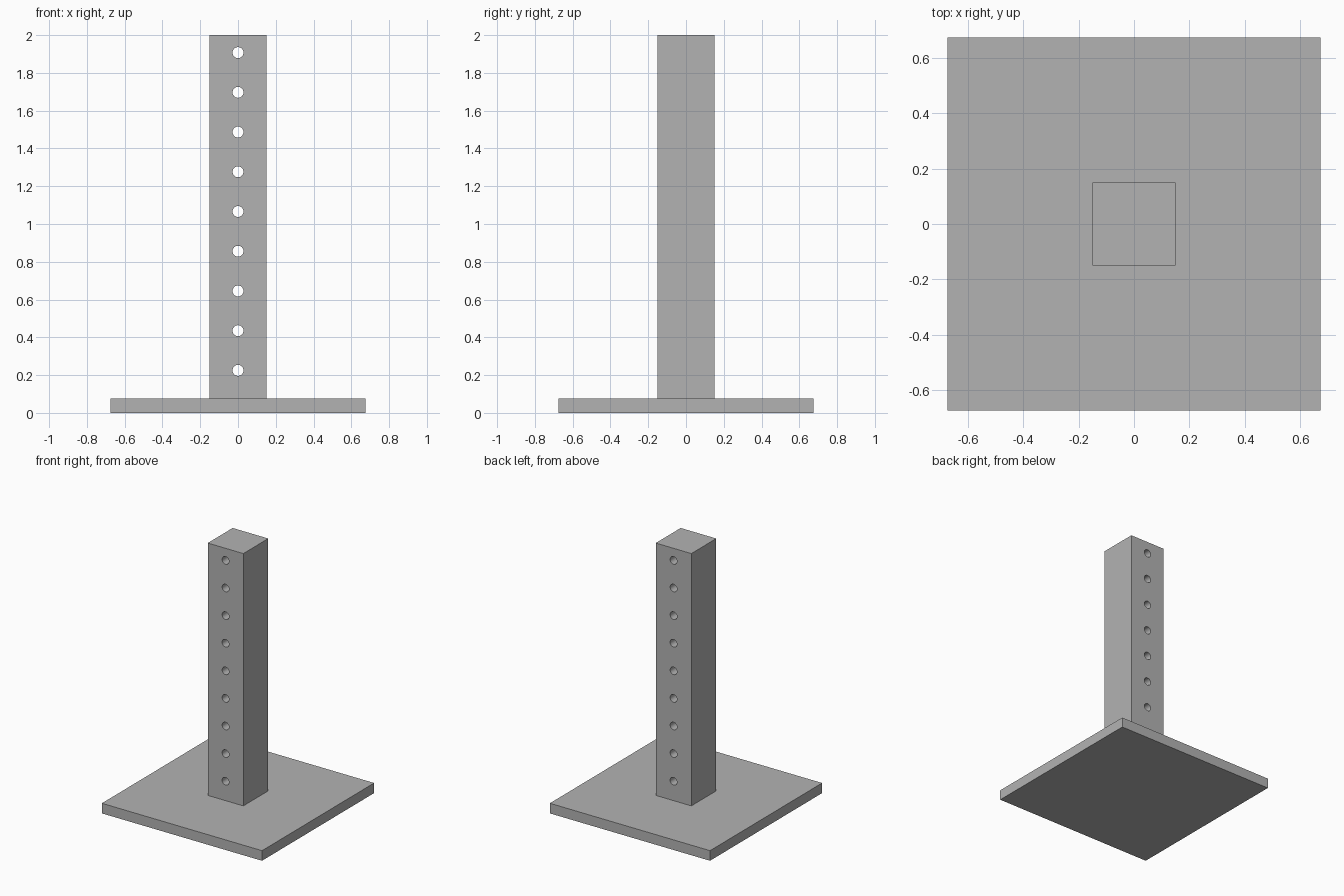
import bpy
import bmesh
from math import pi, radians
from mathutils import Matrix, Vector

BASE_SIZE, BASE_HEIGHT = 1.35, 0.077
POST_SIZE, TOP = 0.3, 2.0
HOLE_COUNT, HOLE_RADIUS = 9, 0.029
FIRST_HOLE, HOLE_STEP = 0.225, 0.2103

cube = bpy.data.objects.get("Cube")
if cube:
    bpy.data.objects.remove(cube, do_unlink=True)

grey = bpy.data.materials.new("plain grey")
grey.use_nodes = True
colour = (0.45, 0.45, 0.45, 1)
grey.diffuse_color = colour
grey.node_tree.nodes["Principled BSDF"].inputs["Base Color"].default_value = colour


def make_object(name, bm):
    mesh = bpy.data.meshes.new(name)
    bm.to_mesh(mesh)
    bm.free()
    mesh.materials.append(grey)
    obj = bpy.data.objects.new(name, mesh)
    bpy.context.collection.objects.link(obj)
    return obj


def make_block(name, width, bottom, top):
    bm = bmesh.new()
    place = Matrix.LocRotScale(Vector((0, 0, (bottom + top) / 2)), None,
                               Vector((width, width, top - bottom)))
    bmesh.ops.create_cube(bm, size=1, matrix=place)
    return make_object(name, bm)


# Square base plate and upright post
make_block("base_plate", BASE_SIZE, 0, BASE_HEIGHT)
post = make_block("post", POST_SIZE, BASE_HEIGHT, TOP)

# Row of round pins that cut the holes from front to back
bm = bmesh.new()
for i in range(HOLE_COUNT):
    place = Matrix.Translation((0, 0, FIRST_HOLE + i * HOLE_STEP)) @ Matrix.Rotation(pi / 2, 4, "X")
    bmesh.ops.create_cone(bm, cap_ends=True, segments=32, radius1=HOLE_RADIUS,
                          radius2=HOLE_RADIUS, depth=POST_SIZE * 2, matrix=place)
cutter = make_object("hole_cutter", bm)
cutter.hide_render = True

# Cut the holes, then remove the pins
cut = post.modifiers.new("holes", "BOOLEAN")
cut.operation = "DIFFERENCE"
cut.solver = "EXACT"
cut.object = cutter
bpy.ops.object.select_all(action="DESELECT")
bpy.context.view_layer.objects.active = post
post.select_set(True)
bpy.ops.object.modifier_apply(modifier=cut.name)
bpy.data.objects.remove(cutter, do_unlink=True)

# Smooth hole walls with sharp rims
bpy.ops.object.shade_smooth_by_angle(angle=radians(30))
